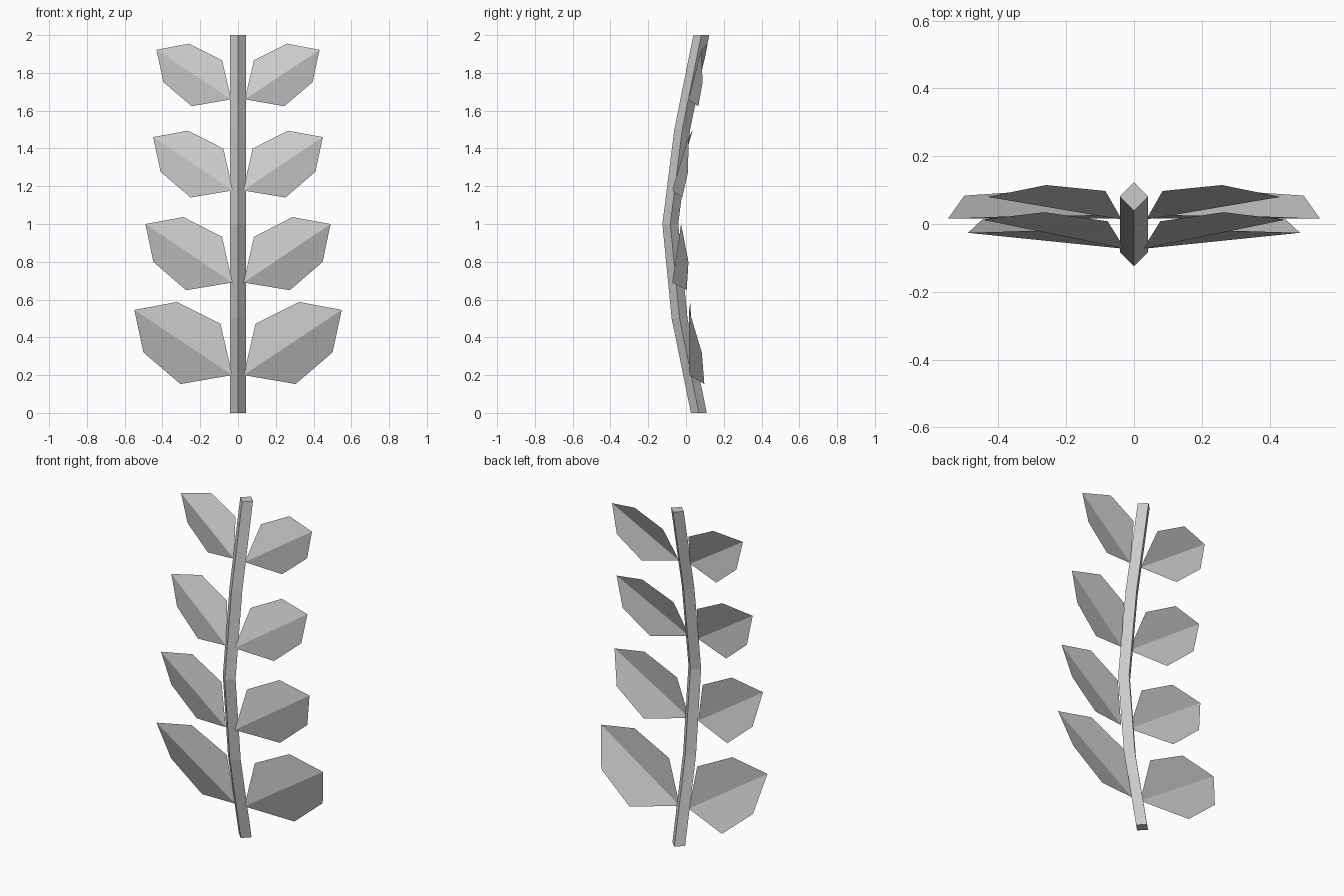
import bpy
from mathutils import Vector

if "Cube" in bpy.data.objects:
    bpy.data.objects.remove(bpy.data.objects["Cube"])


def make_object(name, verts, faces):
    mesh = bpy.data.meshes.new(name)
    mesh.from_pydata(verts, [], faces)
    mesh.update()
    obj = bpy.data.objects.new(name, mesh)
    bpy.context.collection.objects.link(obj)
    return obj


# Stem: diamond cross-section swept along a bowed path of (y, z) points
R = 0.042
path = [(0.068, 0), (-0.034, 0.5), (-0.083, 1.0), (-0.020, 1.5), (0.081, 2.0)]
verts, faces = [], []
for y, z in path:
    verts += [(R, y, z), (0, y + R, z), (-R, y, z), (0, y - R, z)]
for i in range(len(path) - 1):
    for k in range(4):
        a, b = i * 4 + k, i * 4 + (k + 1) % 4
        faces.append((a, b, b + 4, a + 4))
n = len(verts)
faces += [(3, 2, 1, 0), (n - 4, n - 3, n - 2, n - 1)]
make_object("stem", verts, faces)


# Leaf pair: two flat halves folded along the midrib, mirrored across x
def leaf_pair(name, base, tip, upper_slope, lower_slope):
    base, tip = Vector(base), Vector(tip)
    rib = tip - base
    length = Vector((rib.x, rib.z)).length
    side = Vector((-rib.z, 0, rib.x)) / length

    def edge_point(t, width, sign, slope):
        w = width * length
        return base + rib * t + side * w * sign + Vector((0, slope * w, 0))

    pts = [base, tip]
    for sign, slope in ((1, upper_slope), (-1, lower_slope)):
        pts += [edge_point(0.325, 0.307, sign, slope),
                edge_point(0.735, 0.258, sign, slope)]
    obj = make_object(name, pts, [(0, 1, 3, 2), (0, 4, 5, 1)])
    mod = obj.modifiers.new("mirror", 'MIRROR')
    mod.use_axis[0] = True
    mod.use_mirror_merge = False


leaf_pair("leaf_pair_bottom", (0.030, 0.017, 0.200), (0.549, 0.016, 0.545), 0.05, 0.42)
leaf_pair("leaf_pair_lower", (0.030, -0.073, 0.690), (0.490, -0.026, 1.000), 0.13, 0.36)
leaf_pair("leaf_pair_upper", (0.027, -0.073, 1.178), (0.449, 0.013, 1.460), 0.34, 0.16)
leaf_pair("leaf_pair_top", (0.036, 0.013, 1.660), (0.432, 0.080, 1.922), 0.43, 0.21)
